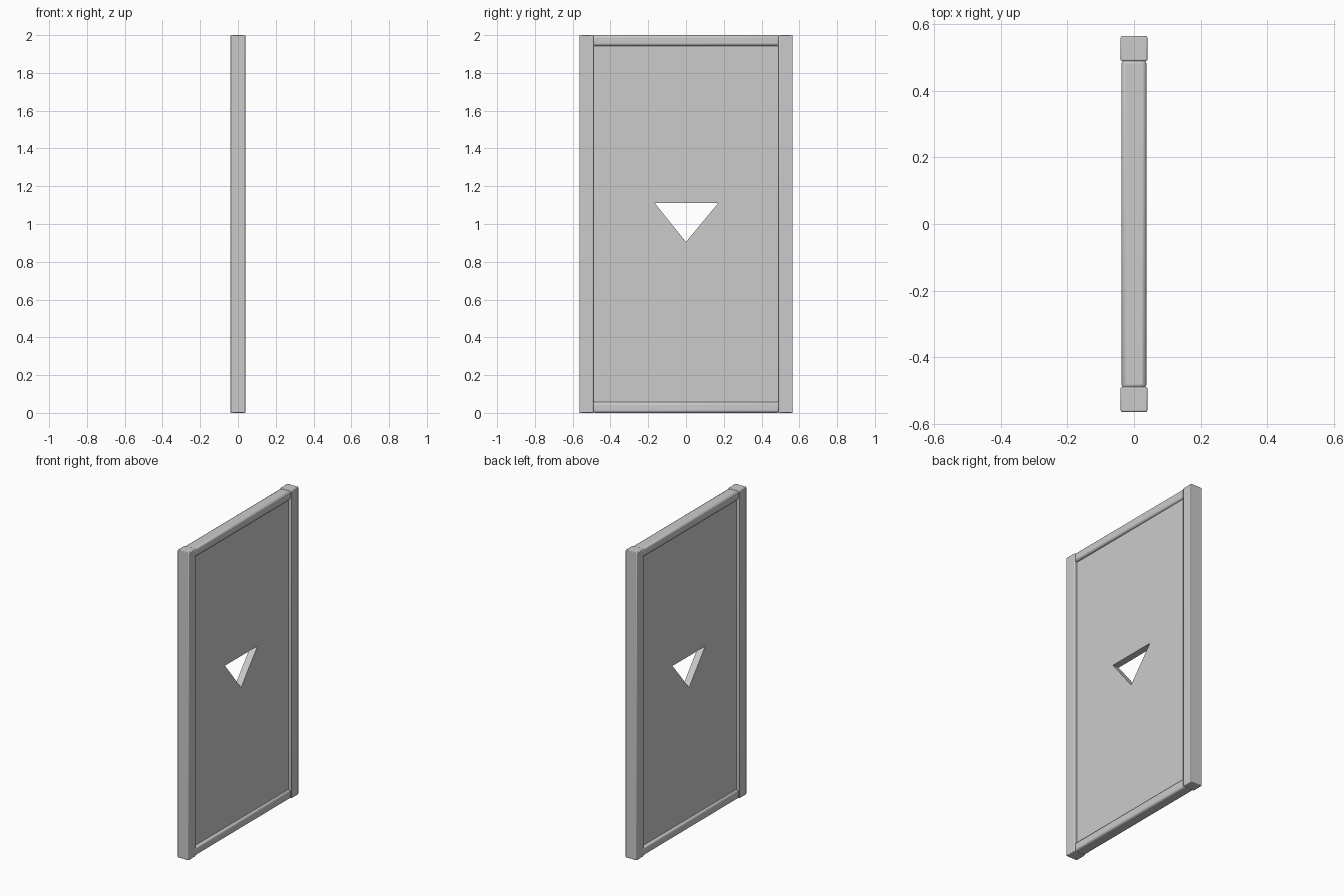
import bpy
from mathutils import Matrix

cube = bpy.data.objects.get("Cube")
if cube:
    bpy.data.objects.remove(cube, do_unlink=True)

HALF_W, HEIGHT, HALF_T = 0.565, 2.0, 0.04
STILE_W, RAIL_H, PANEL_T = 0.075, 0.057, 0.022
INNER = HALF_W - STILE_W

grey = bpy.data.materials.new("plain grey")
grey.use_nodes = True
colour = (0.6, 0.6, 0.6, 1)
grey.diffuse_color = colour
grey.node_tree.nodes["Principled BSDF"].inputs["Base Color"].default_value = colour


def activate(ob):
    bpy.ops.object.select_all(action='DESELECT')
    ob.select_set(True)
    bpy.context.view_layer.objects.active = ob


def bar(name, y, z, depth, width, height, bevel):
    """A frame member with softened edges, centred at y, z."""
    bpy.ops.mesh.primitive_cube_add(size=1, location=(0, y, z))
    ob = bpy.context.object
    ob.name = name
    ob.scale = (depth, width, height)
    bpy.ops.object.transform_apply(location=False, rotation=False, scale=True)
    mod = ob.modifiers.new("soft edges", 'BEVEL')
    mod.width, mod.segments = bevel, 2
    ob.data.materials.append(grey)
    activate(ob)
    bpy.ops.object.shade_smooth_by_angle()


# Upright stiles at full height
for name, side in (("front_stile", -1), ("back_stile", 1)):
    bar(name, side * (HALF_W - STILE_W / 2), HEIGHT / 2,
        HALF_T * 2, STILE_W, HEIGHT, 0.004)

# Slightly thinner rails between the stiles
for name, z in (("bottom_rail", RAIL_H / 2), ("top_rail", HEIGHT - RAIL_H / 2)):
    bar(name, 0, z, HALF_T * 2 - 0.006, INNER * 2 + 0.01, RAIL_H, 0.012)

# Recessed panel: filled outline with a triangular opening
outline = [(-INNER, RAIL_H), (INNER, RAIL_H),
           (INNER, HEIGHT - RAIL_H), (-INNER, HEIGHT - RAIL_H)]
opening = [(-0.165, 1.11), (0.17, 1.11), (0, 0.905)]
curve = bpy.data.curves.new("panel", 'CURVE')
curve.dimensions = '2D'
curve.fill_mode = 'BOTH'
curve.extrude = PANEL_T
for loop in (outline, opening):
    spline = curve.splines.new('POLY')
    spline.points.add(len(loop) - 1)
    for point, (y, z) in zip(spline.points, loop):
        point.co = (y, z, 0, 1)
    spline.use_cyclic_u = True
panel = bpy.data.objects.new("panel", curve)
bpy.context.collection.objects.link(panel)
# Stand the flat outline upright in the frame
panel.matrix_world = Matrix(((0, 0, 1, 0), (1, 0, 0, 0), (0, 1, 0, 0), (0, 0, 0, 1)))
activate(panel)
bpy.ops.object.convert(target='MESH')
panel = bpy.context.object
panel.data.materials.clear()
panel.data.materials.append(grey)
bpy.ops.object.shade_flat()
